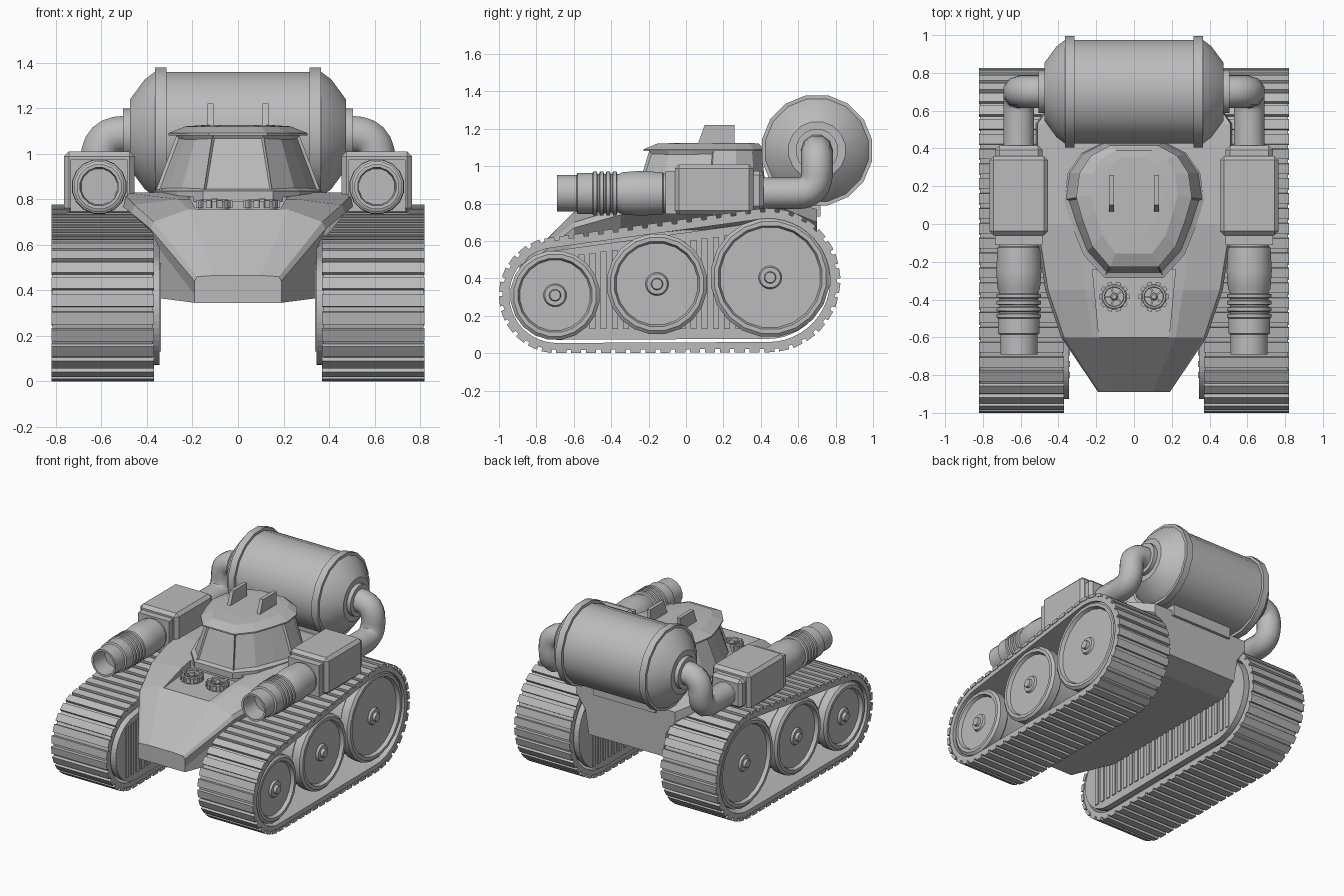
import bpy, bmesh, math
from mathutils import Matrix, Vector

if "Cube" in bpy.data.objects:
    bpy.data.objects.remove(bpy.data.objects["Cube"])

grey = bpy.data.materials.new("plain grey")
grey.use_nodes = True
colour = (0.5, 0.5, 0.5, 1)
grey.diffuse_color = colour
grey.node_tree.nodes["Principled BSDF"].inputs["Base Color"].default_value = colour


def finish(name, bm, smooth=True):
    bmesh.ops.recalc_face_normals(bm, faces=bm.faces)
    me = bpy.data.meshes.new(name)
    bm.to_mesh(me)
    bm.free()
    me.materials.append(grey)
    ob = bpy.data.objects.new(name, me)
    bpy.context.collection.objects.link(ob)
    if smooth:
        select(ob)
        bpy.ops.object.shade_smooth_by_angle(angle=math.radians(28))
    return ob


def select(ob):
    bpy.ops.object.select_all(action="DESELECT")
    ob.select_set(True)
    bpy.context.view_layer.objects.active = ob


def loft(bm, rings, closed=False):
    """Skin equal-length rings; cap the ends unless closed. Returns faces per band."""
    vs = [[bm.verts.new(p) for p in r] for r in rings]
    n = len(vs[0])
    pairs = list(zip(vs, vs[1:])) + ([(vs[-1], vs[0])] if closed else [])
    bands = [[bm.faces.new((a[i], a[(i + 1) % n], b[(i + 1) % n], b[i]))
              for i in range(n)] for a, b in pairs]
    if not closed:
        bm.faces.new(vs[0])
        bm.faces.new(vs[-1])
    return bands


def lathe(bm, profile, axis, origin, sides):
    """Turn (position, radius) pairs round the x, y or z axis."""
    o, k = Vector(origin), "xyz".index(axis)
    rings = []
    for t, r in profile:
        ring = []
        for i in range(sides):
            a = 2 * math.pi * (i + 0.5) / sides
            p = Vector((0, 0, 0))
            p[k], p[(k + 1) % 3], p[(k + 2) % 3] = t, r * math.cos(a), r * math.sin(a)
            ring.append(o + p)
        rings.append(ring)
    loft(bm, rings)


def box(bm, centre, size, turn=Matrix()):
    m = Matrix.Translation(centre) @ turn @ Matrix.Diagonal((*size, 1))
    return bmesh.ops.create_cube(bm, size=1, matrix=m)["verts"]


# hull, lofted from nose to tail through half sections
sections = {
    -0.89: [(0.19, 0.345), (0.19, 0.38), (0.19, 0.44), (0.18, 0.46), (0.1, 0.465)],
    -0.60: [(0.345, 0.365), (0.345, 0.58), (0.385, 0.67), (0.37, 0.70), (0.22, 0.755)],
    -0.35: [(0.345, 0.37), (0.345, 0.62), (0.47, 0.74), (0.455, 0.775), (0.26, 0.80)],
    0.0: [(0.345, 0.37), (0.345, 0.66), (0.52, 0.78), (0.51, 0.83), (0.3, 0.83)],
    0.53: [(0.345, 0.37), (0.345, 0.66), (0.52, 0.77), (0.51, 0.82), (0.3, 0.82)],
    0.70: [(0.3, 0.42), (0.33, 0.6), (0.4, 0.7), (0.4, 0.77), (0.25, 0.77)],
}
bm = bmesh.new()
loft(bm, [[(x, y, z) for x, z in half] + [(-x, y, z) for x, z in reversed(half)]
          for y, half in sections.items()])
hull = finish("hull", bm, False)

# sunken platform on the front deck
bm = bmesh.new()
floor = [(-0.185, -0.6), (0.185, -0.6), (0.22, -0.24), (-0.22, -0.24)]
loft(bm, [[(x, y, z) for x, y in floor] for z in (0.752, 0.95)])
cutter = finish("platform_cutter", bm, False)
cutter.hide_render = True
mod = hull.modifiers.new("platform", "BOOLEAN")
mod.operation, mod.object, mod.solver = "DIFFERENCE", cutter, "EXACT"
select(hull)
bpy.ops.object.modifier_apply(modifier="platform")
bpy.data.objects.remove(cutter)

# cabin with inset window panes
half = [(0.15, -0.27), (0.26, -0.15), (0.32, 0.0), (0.36, 0.13),
        (0.34, 0.27), (0.27, 0.37), (0.15, 0.43)]
outline = half + [(-x, y) for x, y in reversed(half)]
levels = [(0.79, 1.03, 1.03), (0.835, 1.03, 1.03), (0.84, 1, 1), (1.08, 0.75, 0.86),
          (1.08, 0.85, 0.92), (1.09, 0.85, 0.92), (1.12, 0.64, 0.78), (1.125, 0.44, 0.56)]
bm = bmesh.new()
bands = loft(bm, [[(x * sx, 0.25 + (y - 0.25) * sy, z) for x, y in outline]
                  for z, sx, sy in levels])
bmesh.ops.recalc_face_normals(bm, faces=bm.faces)
wall = bands[2]
for pane in (wall[0:3], wall[-4:-1], wall[-1:]):
    bmesh.ops.inset_region(bm, faces=pane, thickness=0.014, depth=-0.012)
finish("cabin", bm, False)

# roof fins
bm = bmesh.new()
fin = [(0.06, 1.11), (0.10, 1.22), (0.26, 1.22), (0.26, 1.11)]
for c in (-0.12, 0.12):
    loft(bm, [[(c + w, y, z) for y, z in fin] for w in (-0.013, 0.013)])
finish("roof_fins", bm, False)

# deck valves: toothed rim, spokes and hub
for side, x in (("right", -0.105), ("left", 0.105)):
    bm = bmesh.new()
    c = Vector((x, -0.385, 0.75))
    lathe(bm, [(0, 0.07), (0.04, 0.07), (0.048, 0.062), (0.048, 0.052), (0.025, 0.05)], "z", c, 16)
    lathe(bm, [(0.02, 0.02), (0.045, 0.02), (0.055, 0.012)], "z", c, 10)
    for i in range(10):
        turn = Matrix.Rotation(i * math.pi / 5, 4, "Z")
        box(bm, c + turn @ Vector((0.072, 0, 0.028)), (0.016, 0.024, 0.034), turn)
        if i % 2:
            box(bm, c + turn @ Vector((0.036, 0, 0.03)), (0.036, 0.009, 0.014), turn)
    finish(side + "_deck_valve", bm)

# rear tank with bands, conical ends and flanges
bm = bmesh.new()
ends = [(0.315, 0.28), (0.315, 0.30), (0.365, 0.30), (0.365, 0.28), (0.41, 0.245),
        (0.475, 0.155), (0.475, 0.115), (0.505, 0.115)]
lathe(bm, [(-x, r) for x, r in reversed(ends)] + ends, "x", (0, 0.70, 1.085), 16)
finish("rear_tank", bm)
bm = bmesh.new()
box(bm, (0, 0.65, 0.79), (0.5, 0.14, 0.12))
finish("tank_cradle", bm, False)

# track path round the front and rear wheels
FRONT, REAR, R1, R2 = Vector((-0.69, 0.31)), Vector((0.44, 0.39)), 0.31, 0.385


def belt(off):
    d = REAR - FRONT
    phi = math.atan2(d.y, d.x)
    a = math.acos((R1 - R2) / d.length)
    pts = []
    for c, r, start, end in ((FRONT, R1, phi + a, phi - a + 2 * math.pi),
                             (REAR, R2, phi - a, phi + a)):
        for i in range(25):
            t = start + (end - start) * i / 24
            pts.append(c + (r + off) * Vector((math.cos(t), math.sin(t))))
    return pts


def along(pts, count):
    """Evenly spaced points and directions on a closed path."""
    segs = list(zip(pts, pts[1:] + pts[:1]))
    step = sum((b - a).length for a, b in segs) / count
    need = 0.0
    for a, b in segs:
        length = (b - a).length
        while need < length:
            yield a.lerp(b, need / length), (b - a).normalized()
            need += step
        need -= length


def at_x(x, pts):
    return [(x, p.x, p.y) for p in pts]


def pipe_path(s):
    corners = [Vector(p) for p in ((s * 0.49, 0.70, 1.085), (s * 0.61, 0.70, 1.085),
                                   (s * 0.61, 0.70, 0.855), (s * 0.61, 0.38, 0.855))]
    path = [corners[0]]
    for a, b, c in zip(corners, corners[1:], corners[2:]):
        p, q = b + (a - b).normalized() * 0.11, b + (c - b).normalized() * 0.11
        path += [p.lerp(b, t / 6).lerp(b.lerp(q, t / 6), t / 6) for t in range(7)]
    return path + corners[-1:]


for side, s in (("right", -1), ("left", 1)):
    # track band and raised pads
    bm = bmesh.new()
    outer, inner = belt(-0.018), belt(-0.055)
    loft(bm, [at_x(s * 0.375, outer), at_x(s * 0.815, outer),
              at_x(s * 0.815, inner), at_x(s * 0.375, inner)], closed=True)
    for p, t in along(belt(0), 56):
        n = Vector((t.y, -t.x))
        q = p - n * 0.012
        turn = Matrix(((1, 0, 0), (0, t.x, n.x), (0, t.y, n.y))).to_4x4()
        box(bm, (s * 0.595, q.x, q.y), (0.45, 0.054, 0.024), turn)
    finish(side + "_track", bm)

    # ribbed inner plate
    bm = bmesh.new()
    plate = belt(-0.072)
    loft(bm, [at_x(s * 0.345, plate), at_x(s * 0.39, plate)])
    for i in range(24):
        y = -0.8 + i * 0.06
        low, high = 0.13, 0.51 + 0.13 * (y + 0.7)
        box(bm, (s * 0.37, y, (low + high) / 2), (0.064, 0.032, high - low))
    finish(side + "_inner_plate", bm, False)

    # road wheels with recessed faces and hubs
    for name, y, z, r in (("front", -0.70, 0.31, 0.24), ("middle", -0.155, 0.37, 0.27),
                          ("rear", 0.45, 0.405, 0.32)):
        bm = bmesh.new()
        lathe(bm, [(s * x, q) for x, q in (
            (0.385, r * 0.93), (0.72, r * 0.93), (0.735, r), (0.795, r), (0.81, r - 0.018),
            (0.81, r - 0.04), (0.785, r - 0.05), (0.785, 0.062), (0.80, 0.055),
            (0.80, 0.032), (0.82, 0.028))], "x", (0, y, z), 20)
        finish(f"{side}_{name}_wheel", bm)

    # cannon: hollow muzzle, cooling ribs, sleeve
    bm = bmesh.new()
    barrel = [(-0.56, 0.08), (-0.69, 0.085), (-0.69, 0.10), (-0.585, 0.10),
              (-0.58, 0.112), (-0.50, 0.112)]
    for i in range(4):
        y = -0.495 + i * 0.035
        barrel += [(y, 0.12), (y + 0.018, 0.12), (y + 0.022, 0.105), (y + 0.03, 0.105)]
    barrel += [(-0.34, 0.115), (-0.25, 0.122), (-0.125, 0.115), (-0.12, 0.108), (-0.04, 0.108)]
    lathe(bm, barrel, "y", (s * 0.61, 0, 0.855), 16)
    finish(side + "_cannon", bm)

    # cannon housing with stepped ends
    bm = bmesh.new()
    box(bm, (s * 0.61, 0.15, 0.875), (0.31, 0.42, 0.27))
    box(bm, (s * 0.61, 0.17, 0.87), (0.25, 0.49, 0.21))
    bmesh.ops.bevel(bm, geom=bm.edges[:], offset=0.022, segments=1, affect="EDGES")
    box(bm, (s * 0.61, -0.08, 0.86), (0.25, 0.06, 0.23))
    finish(side + "_cannon_housing", bm, False)

    # feed pipe from tank to housing
    curve = bpy.data.curves.new(side + "_feed_pipe", "CURVE")
    curve.dimensions, curve.bevel_depth, curve.bevel_resolution = "3D", 0.085, 3
    path = pipe_path(s)
    spline = curve.splines.new("POLY")
    spline.points.add(len(path) - 1)
    for point, co in zip(spline.points, path):
        point.co = (*co, 1)
    curve.materials.append(grey)
    pipe = bpy.data.objects.new(side + "_feed_pipe", curve)
    bpy.context.collection.objects.link(pipe)
    select(pipe)
    bpy.ops.object.convert(target="MESH")
    bpy.ops.object.shade_smooth_by_angle(angle=math.radians(40))
